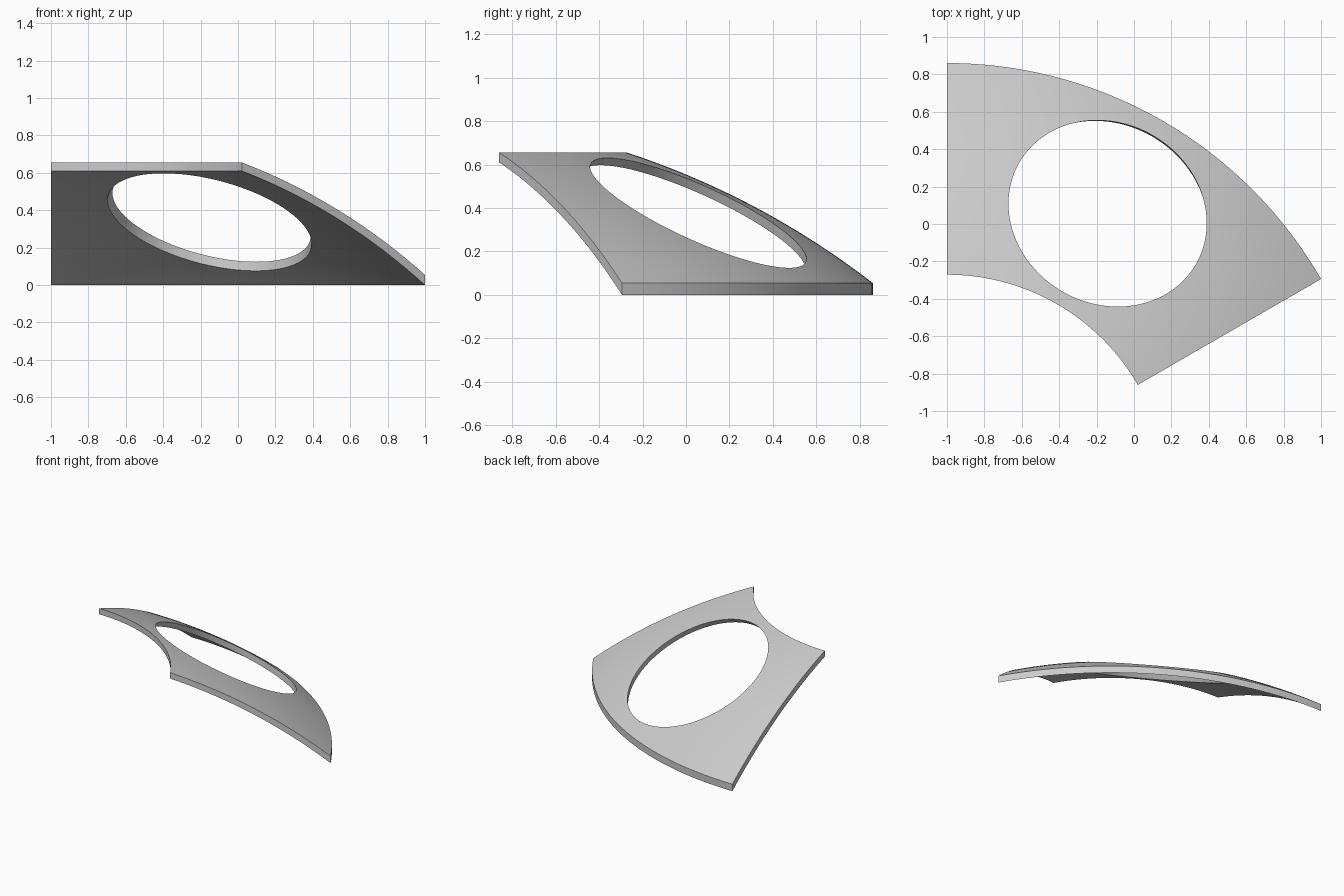
import bpy
import bmesh
from math import sin, cos, sqrt, radians
from mathutils import Vector, Matrix

default = bpy.data.objects.get("Cube")
if default:
    bpy.data.objects.remove(default, do_unlink=True)

# Dome that the panel is cut from
CENTRE = Vector((-1.0, -1.449, -2.927))
R_UNDER, R_TOP = 3.728, 3.771
RHO_IN, RHO_OUT, SWEEP = 1.178, 2.3094, radians(60)
ARC, RINGS = 64, 24

grey = bpy.data.materials.new("plain_grey")
grey.use_nodes = True
colour = (0.6, 0.6, 0.6, 1)
grey.diffuse_color = colour
grey.node_tree.nodes["Principled BSDF"].inputs["Base Color"].default_value = colour


def make_object(name, bm):
    mesh = bpy.data.meshes.new(name)
    bm.to_mesh(mesh)
    bm.free()
    mesh.materials.append(grey)
    obj = bpy.data.objects.new(name, mesh)
    bpy.context.collection.objects.link(obj)
    return obj


# Sector of a spherical shell with vertical cut edges
bm = bmesh.new()


def skin(radius):
    rows = []
    for i in range(RINGS + 1):
        rho = RHO_IN + (RHO_OUT - RHO_IN) * i / RINGS
        height = sqrt(radius ** 2 - rho ** 2)
        angles = [SWEEP * j / ARC for j in range(ARC + 1)]
        rows.append([bm.verts.new(CENTRE + Vector((rho * sin(a), rho * cos(a), height)))
                     for a in angles])
    for near, far in zip(rows, rows[1:]):
        for j in range(ARC):
            bm.faces.new((near[j], near[j + 1], far[j + 1], far[j]))
    # Border loop
    return (rows[0] + [r[-1] for r in rows[1:]] + rows[-1][-2::-1]
            + [r[0] for r in rows[-2:0:-1]])


under, top = skin(R_UNDER), skin(R_TOP)
for k in range(len(top)):
    bm.faces.new((under[k - 1], under[k], top[k], top[k - 1]))
bmesh.ops.recalc_face_normals(bm, faces=bm.faces)
panel = make_object("curved_panel", bm)

# Tapered round opening, square to the dome
tilt, turn = 1.733 / 3.731, radians(29.7)
axis = Vector((tilt * sin(turn), tilt * cos(turn), sqrt(1 - tilt ** 2)))
place = (Matrix.Translation(CENTRE + axis * 3.725)
         @ axis.to_track_quat('Z', 'Y').to_matrix().to_4x4())
bm = bmesh.new()
bmesh.ops.create_cone(bm, cap_ends=True, segments=128, radius1=0.628,
                      radius2=0.4655, depth=0.45, matrix=place)
cutter = make_object("opening_cutter", bm)
cutter.hide_render = True

cut = panel.modifiers.new("opening", 'BOOLEAN')
cut.operation = 'DIFFERENCE'
cut.solver = 'EXACT'
cut.object = cutter
bpy.ops.object.select_all(action='DESELECT')
panel.select_set(True)
bpy.context.view_layer.objects.active = panel
bpy.ops.object.modifier_apply(modifier=cut.name)
bpy.data.objects.remove(cutter, do_unlink=True)
bpy.ops.object.shade_smooth_by_angle(angle=radians(30))
